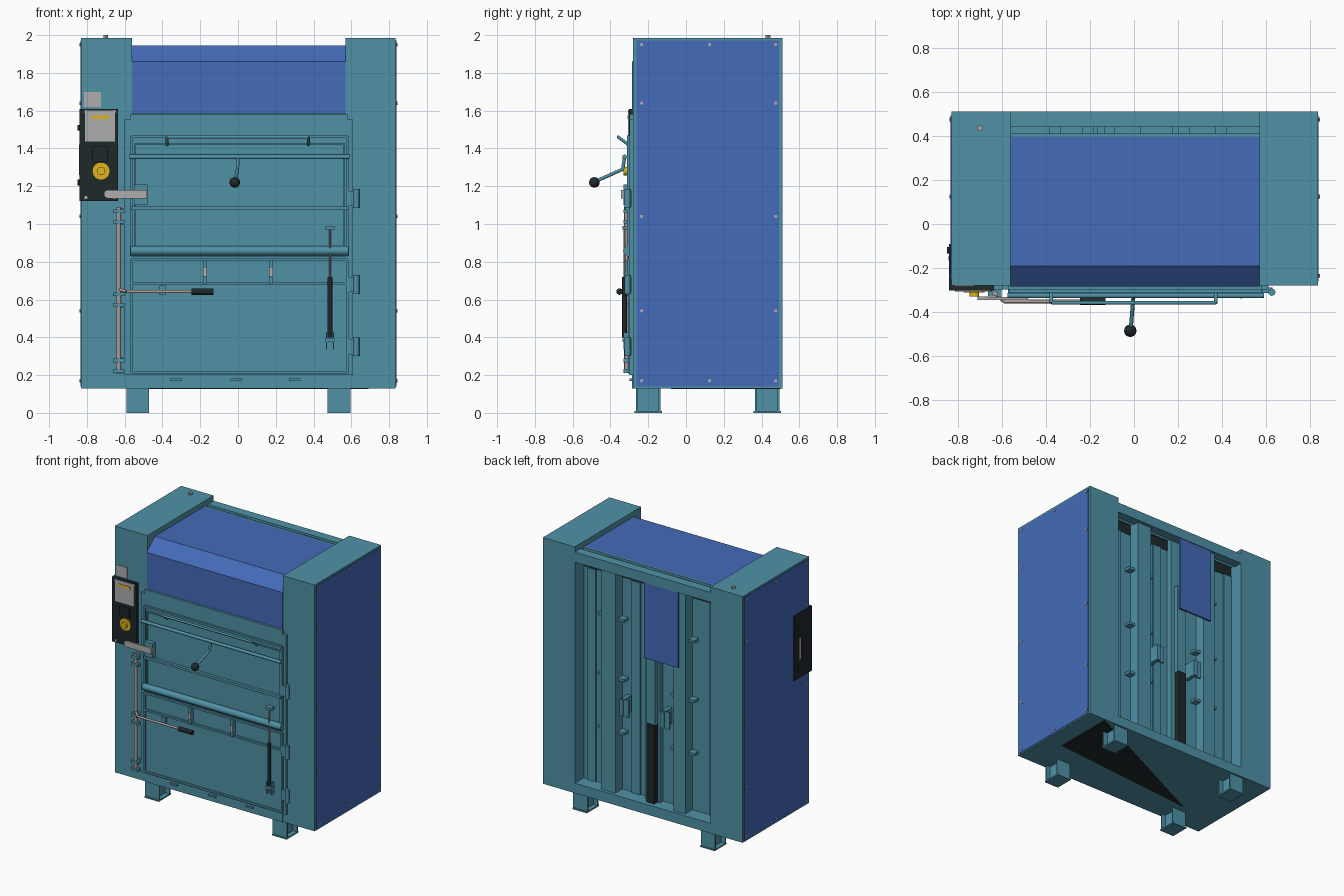
import bpy, bmesh
from mathutils import Vector

old = bpy.data.objects.get("Cube")
if old:
    bpy.data.objects.remove(old, do_unlink=True)


def material(name, r, g, b):
    m = bpy.data.materials.new(name)
    m.use_nodes = True
    m.diffuse_color = (r, g, b, 1)
    m.node_tree.nodes["Principled BSDF"].inputs["Base Color"].default_value = (r, g, b, 1)
    return m


teal = material("teal paint", .08, .285, .38)
blue = material("blue paint", .057, .145, .48)
black = material("black", .013, .021, .024)
grey = material("light grey", .42, .42, .43)
steel = material("warm steel", .43, .34, .33)
yellow = material("yellow", .72, .46, .015)


def finish(name, bm, mat, smooth=False):
    bmesh.ops.recalc_face_normals(bm, faces=bm.faces)
    mesh = bpy.data.meshes.new(name)
    bm.to_mesh(mesh)
    bm.free()
    mesh.materials.append(mat)
    ob = bpy.data.objects.new(name, mesh)
    bpy.context.collection.objects.link(ob)
    if smooth:
        bpy.ops.object.select_all(action="DESELECT")
        ob.select_set(True)
        bpy.context.view_layer.objects.active = ob
        bpy.ops.object.shade_smooth_by_angle()
    return ob


def box(name, x, y, z, mat=teal):
    """Box from (min, max) pairs."""
    bm = bmesh.new()
    bmesh.ops.create_cube(bm, size=1)
    for v in bm.verts:
        v.co = [r[0] if c < 0 else r[1] for r, c in zip((x, y, z), v.co)]
    return finish(name, bm, mat)


def block(name, centre, size, mat=teal):
    return box(name, *[(c - s / 2, c + s / 2) for c, s in zip(centre, size)], mat)


def rod(name, points, r, mat=teal, sides=16):
    """Round bar through a list of points."""
    bm = bmesh.new()
    for a, b in zip(points, points[1:]):
        a, b = Vector(a), Vector(b)
        d = b - a
        made = bmesh.ops.create_cone(bm, cap_ends=True, segments=sides,
                                     radius1=r, radius2=r, depth=d.length)["verts"]
        turn = Vector((0, 0, 1)).rotation_difference(d)
        for v in made:
            v.co = turn @ v.co + (a + b) / 2
    return finish(name, bm, mat, True)


def prism(name, outline, direction, mat=teal):
    bm = bmesh.new()
    face = bm.faces.new([bm.verts.new(p) for p in outline])
    made = bmesh.ops.extrude_face_region(bm, geom=[face])["geom"]
    for v in made:
        if isinstance(v, bmesh.types.BMVert):
            v.co += Vector(direction)
    return finish(name, bm, mat)


def rim(name, x, z, y, w=.014):
    """Raised rectangular border."""
    for i, edge in enumerate(x):
        box(name + "_side", (edge - w / 2, edge + w / 2), y, z)
        box(name + "_rail", x, y, (z[i] - w / 2, z[i] + w / 2))


# Side columns with screwed blue panels
front, rear, inner_l, inner_r = -.28, .51, .57, -.56
for side, x in ((1, (inner_l, .835)), (-1, (-.83, inner_r))):
    box("side_column", x, (front, rear), (.13, 1.985))
    skin = x[1] if side > 0 else x[0]
    box("side_panel", sorted((skin, skin + side * .004)), (-.262, .493), (.14, 1.972), blue)
    for y in (-.235, .125, .475):
        for z in (.17, .54, 1.04, 1.64, 1.95):
            if (y, z) not in ((.125, .54), (.125, 1.64), (.125, 1.04)):
                rod("panel_screw", [(skin, y, z), (skin + side * .009, y, z)], .009, grey, 8)

# Central body and sloped hood
mid = (inner_r, inner_l)
box("central_body", mid, (-.27, .4), (.13, 1.8))
box("front_sill", mid, (-.285, -.27), (.13, .205))
for x in (-.33, -.01, .3):
    block("sill_slot", (x, -.29, .176), (.06, .02, .012))
hood = [(-.285, 1.585), (-.285, 1.86), (-.19, 1.945), (.395, 1.945), (.395, 1.585)]
prism("hood", [(inner_r, y, z) for y, z in hood], (inner_l - inner_r, 0, 0), blue)
box("rear_opening", mid, (.39, .402), (1.8, 1.88), black)
box("hood_rear_strip", mid, (.395, .41), (1.88, 1.945))

# Rear frame, ribs and plates
box("rear_top_beam", mid, (.44, rear), (1.87, 1.945))
box("rear_bottom_beam", mid, (.4, rear), (.13, .205))
for x in ((.25, .37), (-.335, -.235)):
    box("rear_rib", x, (.4, .485), (.2, 1.93))
    for z in (.65, 1.05, 1.5):
        block("rib_clip", (x[1] + .025, .425, z), (.05, .05, .02))
        block("rib_clip", (x[0] - .025, .425, z), (.05, .05, .02))
for x in (-.52, .5, .13):
    box("rear_flat_strip", (x - .035, x + .035), (.4, .412), (.2, 1.8))
box("ram_housing", (-.09, .03), (.4, .44), (.2, 1.9))
box("ram_channel", (-.075, -.005), (.43, .475), (.8, 1.5))
box("ram_cylinder", (-.075, -.01), (.43, .485), (.21, .8), black)
box("rear_cover", (-.285, -.005), (.49, .505), (1.3, 1.87), blue)
for x in (-.15, .19):
    block("rear_lug", (x, .45, .87), (.03, .1, .12))
    block("rear_lug_plate", (x - .02, .485, .87), (.07, .012, .13))

# Feet
for x in ((-.59, -.47), (.475, .595)):
    for y in ((-.26, -.14), (.37, .49)):
        box("foot_plate", x, (y[0] - .012, y[1] + .012), (0, .01))
        for wall in y:
            block("foot_wall", (sum(x) / 2, wall, .07), (.12, .01, .12))
        block("foot_web", (sum(x) / 2, sum(y) / 2, .07), (.05, .12, .12))
floor = [(.69, .5, .131), (.69, .03, .131), (-.52, -.08, .131)]
prism("underside_opening", floor, (0, 0, -.004), black)

# Door frame with rounded upper corners
frame = box("door_frame", (-.6, .61), (-.298, -.27), (.2, 1.583))
bm = bmesh.new()
bm.from_mesh(frame.data)
corners = [e for e in bm.edges if all(v.co.z > 1 for v in e.verts)
           and e.verts[0].co.x == e.verts[1].co.x]
bmesh.ops.bevel(bm, geom=corners, offset=.03, segments=4, affect="EDGES")
bm.to_mesh(frame.data)
bm.free()

# Door panels and bars
wide, layer = (-.565, .58), (-.312, -.295)
rim("upper_door", wide, (.835, 1.462), layer)
rim("door_window", (-.545, .562), (.87, 1.425), (-.306, -.295), .01)
rim("hinge_recess", wide, (.683, .81), layer)
rim("lower_door", wide, (.215, .683), (-.308, -.295))
box("door_cross_bar", wide, (-.32, -.295), (1.073, 1.092))
rod("lower_door_bar", [(-.57, -.308, .858), (.585, -.308, .858)], .025)
rod("locking_bar", [(-.575, -.325, 1.355), (.59, -.325, 1.355)], .012)
for x in (-.175, .175):
    block("recess_bracket", (x, -.308, .747), (.022, .03, .125))
    block("recess_pin", (x, -.322, .747), (.02, .02, .05), grey)
pull = [(-.375, -.305, 1.42), (-.375, -.358, 1.46), (.372, -.358, 1.46), (.372, -.305, 1.42)]
rod("door_pull", pull, .008)

# Lever with ball
rod("ball_lever", [(0, -.325, 1.355), (-.003, -.335, 1.29), (-.015, -.48, 1.225)], .009)
bm = bmesh.new()
bmesh.ops.create_uvsphere(bm, u_segments=20, v_segments=12, radius=.028)
finish("lever_ball", bm, black, True).location = (-.017, -.485, 1.22)

# Hinges
for z in (1.135, .68, .35):
    rod("hinge_barrel", [(.626, -.31, z - .05), (.626, -.31, z + .05)], .016)
    block("hinge_leaf", (.605, -.3, z), (.05, .025, .08))

# Gas spring
rod("spring_rod", [(.487, -.325, .7), (.487, -.325, .99)], .005, steel, 8)
rod("spring_body", [(.487, -.325, .4), (.487, -.325, .72)], .013, black)
for z in (.98, .385):
    block("spring_mount", (.487, -.315, z), (.05, .04, .018))
for x in (.468, .506):
    block("spring_fork", (x, -.315, .38), (.006, .03, .09))

# Latch pipe and gripped lever
rod("latch_pipe", [(-.632, -.315, .22), (-.632, -.315, 1.09)], .012, steel)
for z in (1.04, .6, .25):
    for gap in (-.028, .028):
        block("pipe_clamp", (-.632, -.305, z + gap), (.06, .05, .02))
    block("pipe_mount", (-.622, -.288, z), (.045, .025, .09))
arm = [(-.632, -.315, .655), (-.59, -.352, .642), (-.2, -.352, .642)]
rod("latch_lever", arm, .008, steel)
rod("lever_grip", [(-.245, -.352, .642), (-.13, -.352, .642)], .017, black)
block("lever_catch", (-.4, -.305, .65), (.03, .03, .05))

# Door latch
block("latch_bracket", (-.515, -.31, 1.155), (.07, .04, .11))
block("latch_strap", (-.585, -.338, 1.158), (.205, .014, .045), grey)
rod("latch_end", [(-.688, -.345, 1.158), (-.688, -.33, 1.158)], .0225, grey)

# Control box wrapping the corner
box("control_front", (-.838, -.635), (-.302, -.27), (1.122, 1.61), black)
box("control_side", (-.84, -.82), (-.302, -.09), (1.122, 1.61), black)
box("side_slot", (-.843, -.838), (-.165, -.145), (1.26, 1.42), grey)
for z in (1.51, 1.22):
    rod("side_knob", [(-.836, -.12, z), (-.85, -.12, z)], .015, black, 12)
block("label_plate", (-.73, -.303, 1.518), (.16, .008, .165), grey)
block("label_stripe", (-.728, -.308, 1.565), (.095, .006, .02), yellow)
block("button_pad", (-.73, -.306, 1.37), (.08, .012, .08), black)
rod("stop_ring", [(-.725, -.3, 1.28), (-.725, -.31, 1.28)], .047, yellow, 24)
rod("stop_button", [(-.725, -.3, 1.28), (-.725, -.33, 1.28)], .022, yellow)
for x in (-.805, -.655):
    for z in (1.14, 1.595):
        rod("box_screw", [(x, -.3, z), (x, -.307, z)], .009, grey, 8)
block("front_tag", (-.77, -.281, 1.66), (.09, .006, .08), grey)

# Top stud
rod("top_stud", [(-.7, .435, 1.98), (-.7, .435, 2)], .013, steel, 12)
